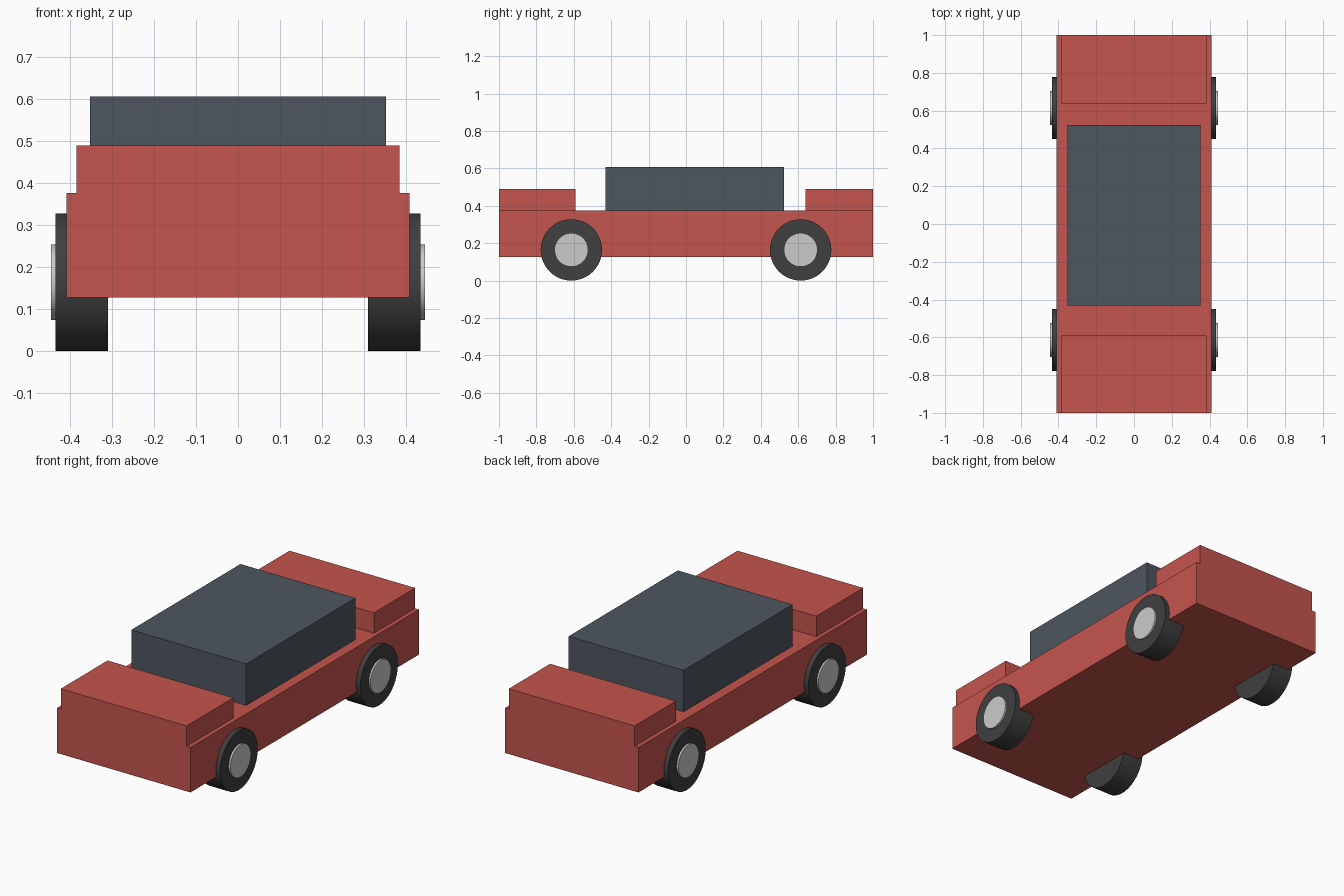
import bpy
import math

if "Cube" in bpy.data.objects:
    bpy.data.objects.remove(bpy.data.objects["Cube"])


def material(name, rgb):
    m = bpy.data.materials.new(name)
    m.diffuse_color = (*rgb, 1)
    m.use_nodes = True
    m.node_tree.nodes["Principled BSDF"].inputs["Base Color"].default_value = m.diffuse_color
    return m


red = material("red_paint", (0.56, 0.09, 0.075))
glass = material("dark_glass", (0.075, 0.093, 0.117))
rubber = material("rubber", (0.05, 0.05, 0.05))
metal = material("hub_metal", (0.56, 0.56, 0.56))


def box(name, half_width, y0, y1, z0, z1, mat):
    bpy.ops.mesh.primitive_cube_add(size=1, location=(0, (y0 + y1) / 2, (z0 + z1) / 2))
    o = bpy.context.object
    o.name = name
    o.scale = (2 * half_width, y1 - y0, z1 - z0)
    bpy.ops.object.transform_apply(location=False, rotation=False, scale=True)
    o.data.materials.append(mat)


def disc(name, side, x0, x1, y, z, radius, mat):
    # cylinder along x, from x0 (inner) to x1 (outer)
    bpy.ops.mesh.primitive_cylinder_add(
        vertices=48, radius=radius, depth=x1 - x0,
        location=(side * (x0 + x1) / 2, y, z), rotation=(0, math.pi / 2, 0))
    o = bpy.context.object
    o.name = name
    o.data.materials.append(mat)
    bpy.ops.object.shade_smooth_by_angle(angle=math.radians(30))


# Body, hood, trunk and cabin
box("lower_body", 0.409, -1.0, 1.0, 0.127, 0.376, red)
box("hood", 0.385, -1.0, -0.591, 0.376, 0.489, red)
box("trunk", 0.385, 0.639, 1.0, 0.376, 0.489, red)
box("cabin", 0.352, -0.431, 0.524, 0.376, 0.606, glass)

# Four wheels with raised hubs
for end, y in (("front", -0.613), ("rear", 0.613)):
    for label, side in (("left", -1), ("right", 1)):
        disc(f"{end}_{label}_wheel", side, 0.310, 0.435, y, 0.164, 0.164, rubber)
        disc(f"{end}_{label}_hub", side, 0.40, 0.445, y, 0.164, 0.090, metal)
